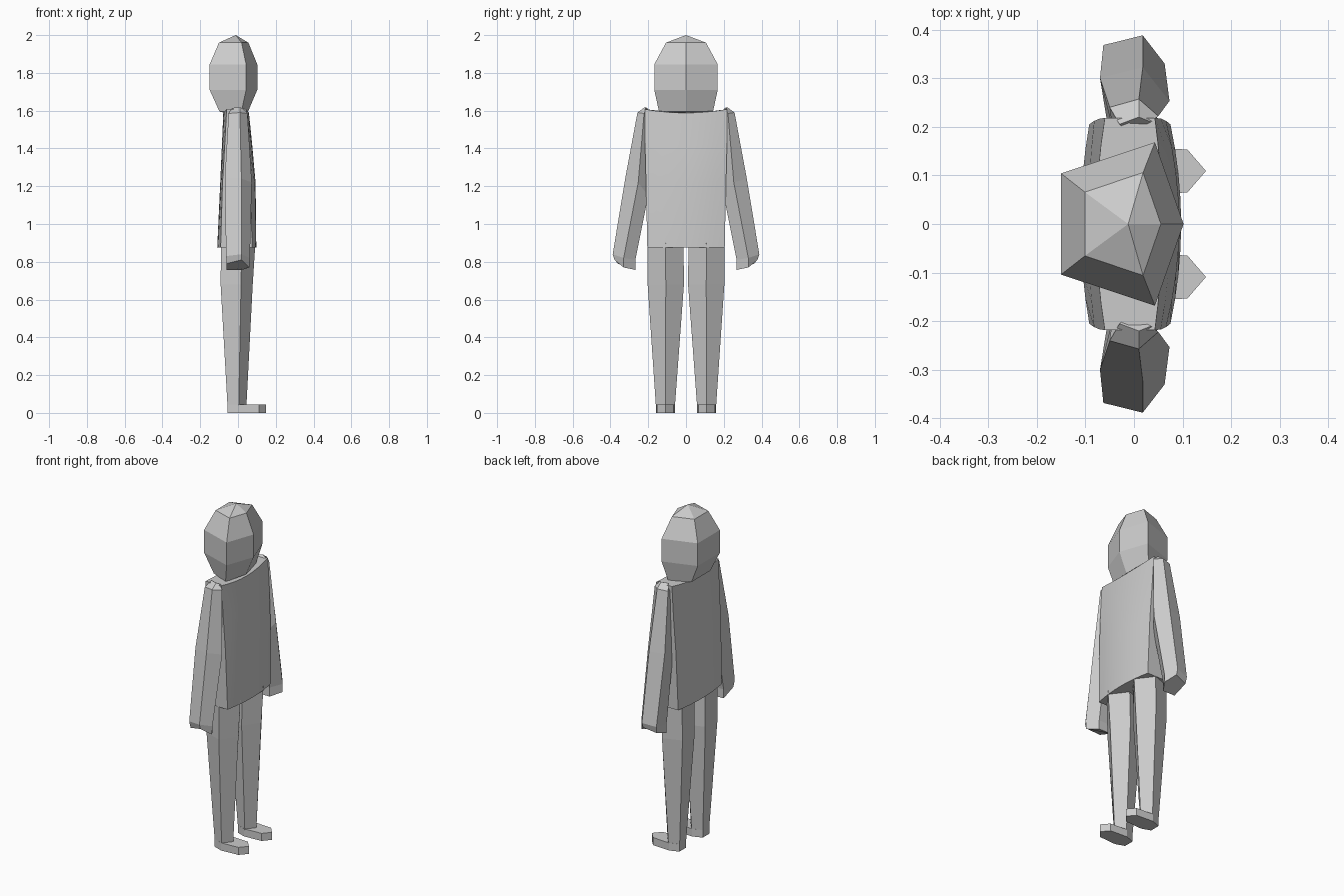
import bpy, bmesh
import math


def loft(name, rings, smooth=False):
    """Closed skin through rings holding equal numbers of points."""
    bm = bmesh.new()
    loops = [[bm.verts.new(p) for p in ring] for ring in rings]
    for a, b in zip(loops, loops[1:]):
        n = len(a)
        for i in range(n):
            bm.faces.new((a[i], a[(i + 1) % n], b[(i + 1) % n], b[i]))
    bm.faces.new(loops[0])
    bm.faces.new(loops[-1])
    bmesh.ops.remove_doubles(bm, verts=bm.verts[:], dist=1e-5)
    bmesh.ops.recalc_face_normals(bm, faces=bm.faces[:])
    me = bpy.data.meshes.new(name)
    bm.to_mesh(me)
    bm.free()
    ob = bpy.data.objects.new(name, me)
    bpy.context.collection.objects.link(ob)
    if smooth:
        bpy.context.view_layer.objects.active = ob
        ob.select_set(True)
        bpy.ops.object.shade_smooth_by_angle(angle=math.radians(30))
        ob.select_set(False)
    return ob


def mirrored(rings, s):
    return [[(x, y * s, z) for x, y, z in r] for r in rings]


# Head: five-sided egg, (z, scale x, scale y, centre x)
penta = [(0.102, 0), (0.043, 0.168), (-0.15, 0.104), (-0.15, -0.104), (0.043, -0.168)]
levels = [(1.58, 0.1, 0.1, -0.01), (1.595, 0.6, 0.85, -0.008), (1.71, 1, 1, 0),
          (1.845, 1, 1, 0), (1.96, 0.62, 0.63, -0.008), (2.0, 0, 0, -0.012)]
loft("head", [[(cx + x * sx, y * sy, z) for x, y in penta] for z, sx, sy, cx in levels])

# Torso: z, half width, front edge x, front centre x, back edge x, back centre x
levels = [(0.875, 0.205, 0.075, 0.097, -0.092, -0.11),
          (1.22, 0.212, 0.066, 0.093, -0.082, -0.094),
          (1.42, 0.217, 0.055, 0.075, -0.07, -0.085),
          (1.6, 0.218, 0.043, 0.058, -0.06, -0.078)]
steps = [i / 4 for i in range(-4, 5)]
rings = []
for z, w, fe, fc, be, bc in levels:
    lift = 0.02 if z > 1.5 else 0
    def top(t):
        return z + lift * (t * t - 0.6)
    front = [(fc + (fe - fc) * t * t, w * t, top(t)) for t in steps]
    back = [(bc + (be - bc) * t * t, w * t, top(t)) for t in reversed(steps)]
    rings.append(front + back)
loft("torso", rings, smooth=True)

# Arm rings, shoulder to hand
arm = [
    [(-0.03, 0.205, 1.615), (0.01, 0.22, 1.617), (0.035, 0.21, 1.61),
     (0.015, 0.2, 1.6), (-0.025, 0.2, 1.6)],
    [(-0.05, 0.24, 1.585), (0.01, 0.257, 1.59), (0.05, 0.222, 1.585),
     (0.02, 0.2, 1.57), (-0.045, 0.2, 1.57)],
    [(-0.07, 0.3, 1.24), (0.018, 0.322, 1.24), (0.073, 0.253, 1.22),
     (0.03, 0.2, 1.15), (-0.055, 0.208, 1.15)],
    [(-0.063, 0.368, 0.83), (0.018, 0.388, 0.84), (0.063, 0.33, 0.82),
     (0.02, 0.268, 0.81), (-0.06, 0.268, 0.81)],
    [(-0.06, 0.36, 0.79), (0.018, 0.378, 0.81), (0.06, 0.33, 0.77),
     (0.02, 0.268, 0.757), (-0.06, 0.268, 0.757)],
]

# Leg rings: z, half width, back x, side x, front x
leg = []
for z, cy, w, xb, xs, xf in [(0.0, 0.109, 0.05, -0.055, 0.0, 0.04),
                             (0.045, 0.109, 0.051, -0.056, 0.004, 0.045),
                             (0.68, 0.107, 0.096, -0.092, 0.016, 0.078),
                             (0.9, 0.109, 0.096, -0.09, 0.02, 0.092)]:
    leg.append([(xf, cy, z), (xs, cy + w, z), (xb, cy + 0.6 * w, z),
                (xb, cy - 0.6 * w, z), (xs, cy - w, z)])

# Foot outline
sole = [(0.148, 0.109), (0.11, 0.153), (0.0, 0.16), (-0.055, 0.14),
        (-0.055, 0.078), (0.0, 0.058), (0.11, 0.065)]
foot = [[(x, y, z) for x, y in sole] for z in (0, 0.045)]

for side, s in (("left", 1), ("right", -1)):
    loft(side + "_arm", mirrored(arm, s))
    loft(side + "_leg", mirrored(leg, s))
    loft(side + "_foot", mirrored(foot, s))
